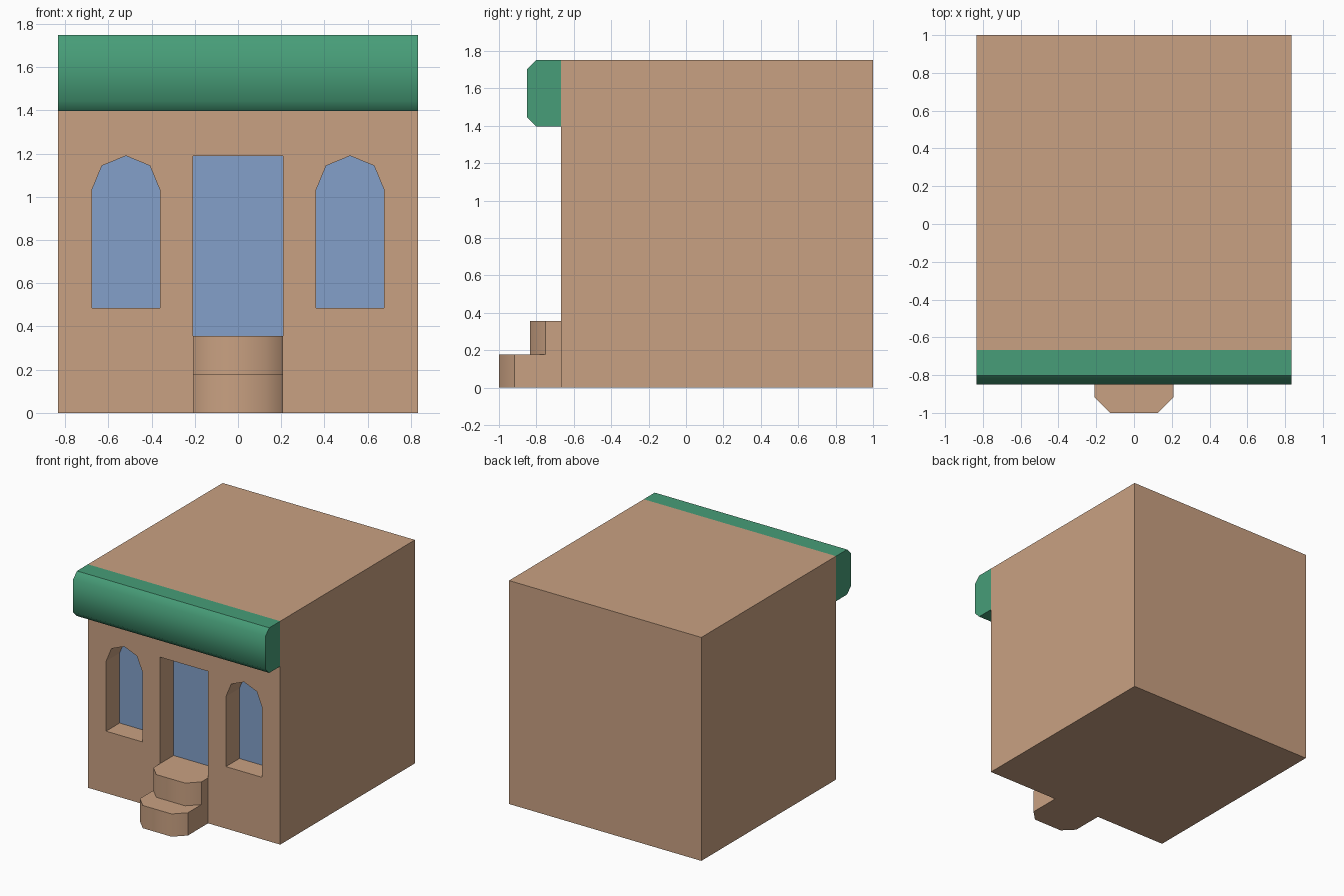
import bpy, bmesh, math
from mathutils import Vector

if "Cube" in bpy.data.objects:
    bpy.data.objects.remove(bpy.data.objects["Cube"])


def material(name, rgb):
    m = bpy.data.materials.new(name)
    m.diffuse_color = (*rgb, 1)
    m.use_nodes = True
    m.node_tree.nodes["Principled BSDF"].inputs["Base Color"].default_value = m.diffuse_color
    return m


TAN = material("tan plaster", (0.584, 0.356, 0.223))
BLUE = material("blue glass", (0.227, 0.352, 0.590))
GREEN = material("green awning", (0.063, 0.337, 0.188))

HALF, FRONT, BACK, TOP = 0.833, -0.667, 1.0, 1.75
GLASS_Y = -0.5
STEP_H = 0.178


def prism(name, points, offset, mat=None, smooth_front=False):
    """Extrude a closed outline by offset into a solid."""
    bm = bmesh.new()
    face = bm.faces.new([bm.verts.new(p) for p in points])
    new = bmesh.ops.extrude_face_region(bm, geom=[face], use_keep_orig=True)
    verts = [v for v in new["geom"] if isinstance(v, bmesh.types.BMVert)]
    bmesh.ops.translate(bm, verts=verts, vec=Vector(offset))
    bmesh.ops.recalc_face_normals(bm, faces=bm.faces[:])
    bm.normal_update()
    # only the rounded front is smooth; tops, ends and sides stay flat
    for f in bm.faces:
        f.smooth = smooth_front and f.normal.y < -0.1
    me = bpy.data.meshes.new(name)
    bm.to_mesh(me)
    bm.free()
    ob = bpy.data.objects.new(name, me)
    bpy.context.collection.objects.link(ob)
    if mat:
        me.materials.append(mat)
    return ob


# Building block
body = prism("building", [(-HALF, FRONT, 0), (HALF, FRONT, 0), (HALF, BACK, 0), (-HALF, BACK, 0)],
             (0, 0, TOP), TAN)
body.data.materials.append(BLUE)

# Cutters: a square doorway and two arched windows
depth = (0, 0.2, 0)
y0 = GLASS_Y - 0.2
outlines = [[(-0.208, 0.356), (0.208, 0.356), (0.208, 1.19), (-0.208, 1.19)]]
for cx in (-0.519, 0.519):
    r, spring = 0.157, 1.033
    arch = [(cx + r * math.cos(i * math.pi / 4), spring + r * math.sin(i * math.pi / 4))
            for i in range(5)]
    outlines.append([(cx - r, 0.485), (cx + r, 0.485)] + arch)

cutters = []
for o in outlines:
    c = prism("opening_cutter", [(x, y0, z) for x, z in o], depth)
    c.hide_render = True
    cutters.append(c)
    mod = body.modifiers.new("opening", 'BOOLEAN')
    mod.operation = 'DIFFERENCE'
    mod.solver = 'EXACT'
    mod.object = c

# Apply the cuts, then drop the cutters
bpy.context.view_layer.update()
cut_mesh = bpy.data.meshes.new_from_object(
    body.evaluated_get(bpy.context.evaluated_depsgraph_get()))
body.modifiers.clear()
body.data = cut_mesh
for c in cutters:
    bpy.data.objects.remove(c)

# The recessed back faces are glass
for p in cut_mesh.polygons:
    glass = p.normal.y < -0.9 and abs(p.center.y - GLASS_Y) < 0.01
    p.material_index = 1 if glass else 0

# Awning along the top of the front
prism("awning", [(-HALF, y, z) for y, z in (
    (FRONT, 1.397), (-0.803, 1.397), (-0.85, 1.444),
    (-0.85, 1.703), (-0.803, TOP), (FRONT, TOP))],
    (2 * HALF, 0, 0), GREEN, True)

# Two steps with clipped corners
for name, front, z in (("lower_step", -1.0, 0), ("upper_step", -0.833, STEP_H)):
    prism(name, [(x, y, z) for x, y in (
        (-0.208, FRONT), (-0.208, front + 0.083), (-0.125, front),
        (0.125, front), (0.208, front + 0.083), (0.208, FRONT))],
        (0, 0, STEP_H), TAN, True)
